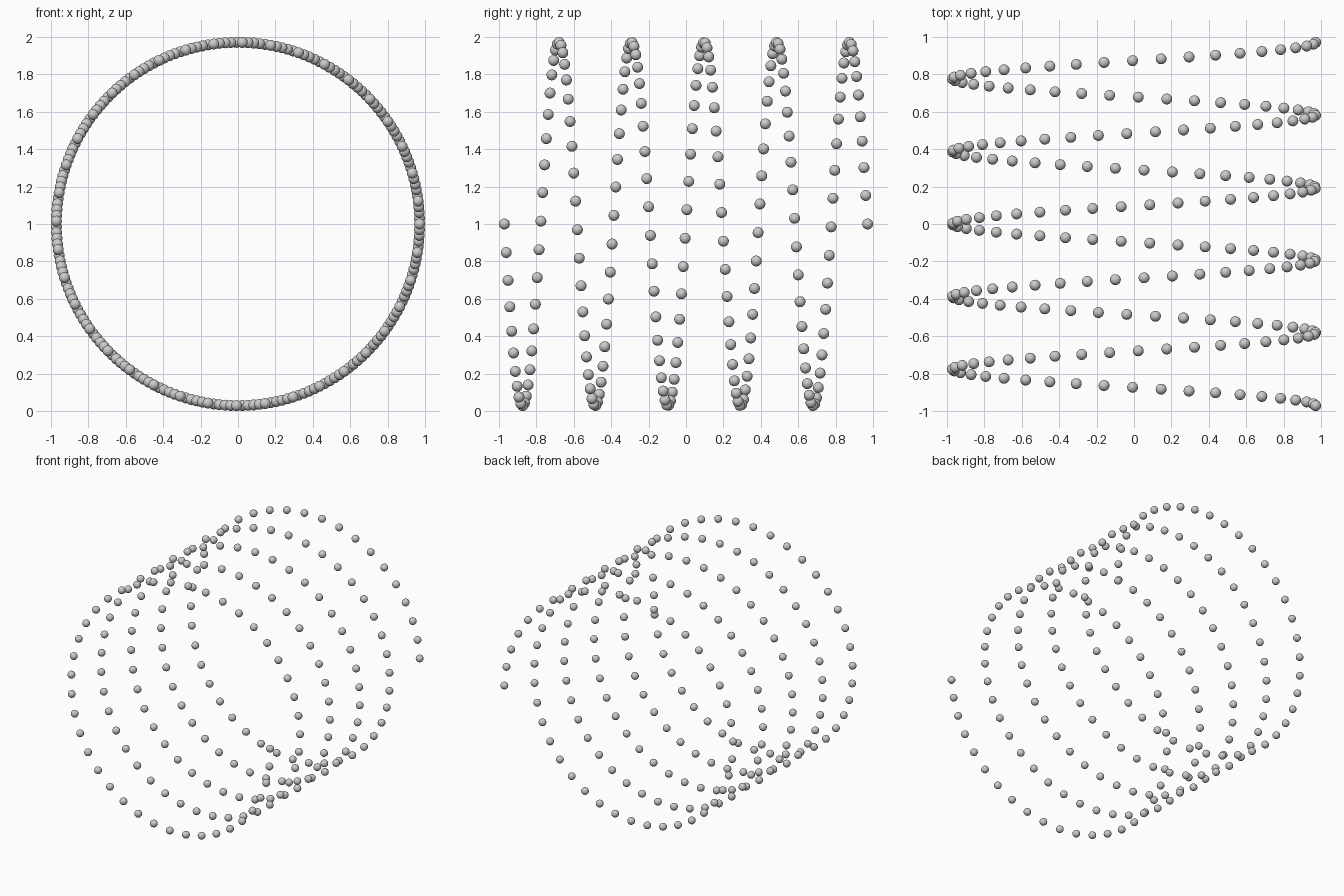
import bpy
import bmesh
import math

if "Cube" in bpy.data.objects:
    bpy.data.objects.remove(bpy.data.objects["Cube"])

BALLS = 200          # balls along the helix, both ends included
TURNS = 5
BALL_R = 0.029
HELIX_R = 1.0 - BALL_R

# One smooth ball mesh shared by every bead
mesh = bpy.data.meshes.new("ball")
bm = bmesh.new()
bmesh.ops.create_uvsphere(bm, u_segments=24, v_segments=16, radius=BALL_R)
for face in bm.faces:
    face.smooth = True
bm.to_mesh(mesh)
bm.free()

# Beads strung along a helix whose axis runs front to back
for i in range(BALLS):
    f = i / (BALLS - 1)
    angle = 2 * math.pi * TURNS * f
    ball = bpy.data.objects.new(f"helix_ball_{i:03d}", mesh)
    ball.location = (HELIX_R * math.cos(angle),
                     HELIX_R * (2 * f - 1),
                     1.0 - HELIX_R * math.sin(angle))
    bpy.context.collection.objects.link(ball)
